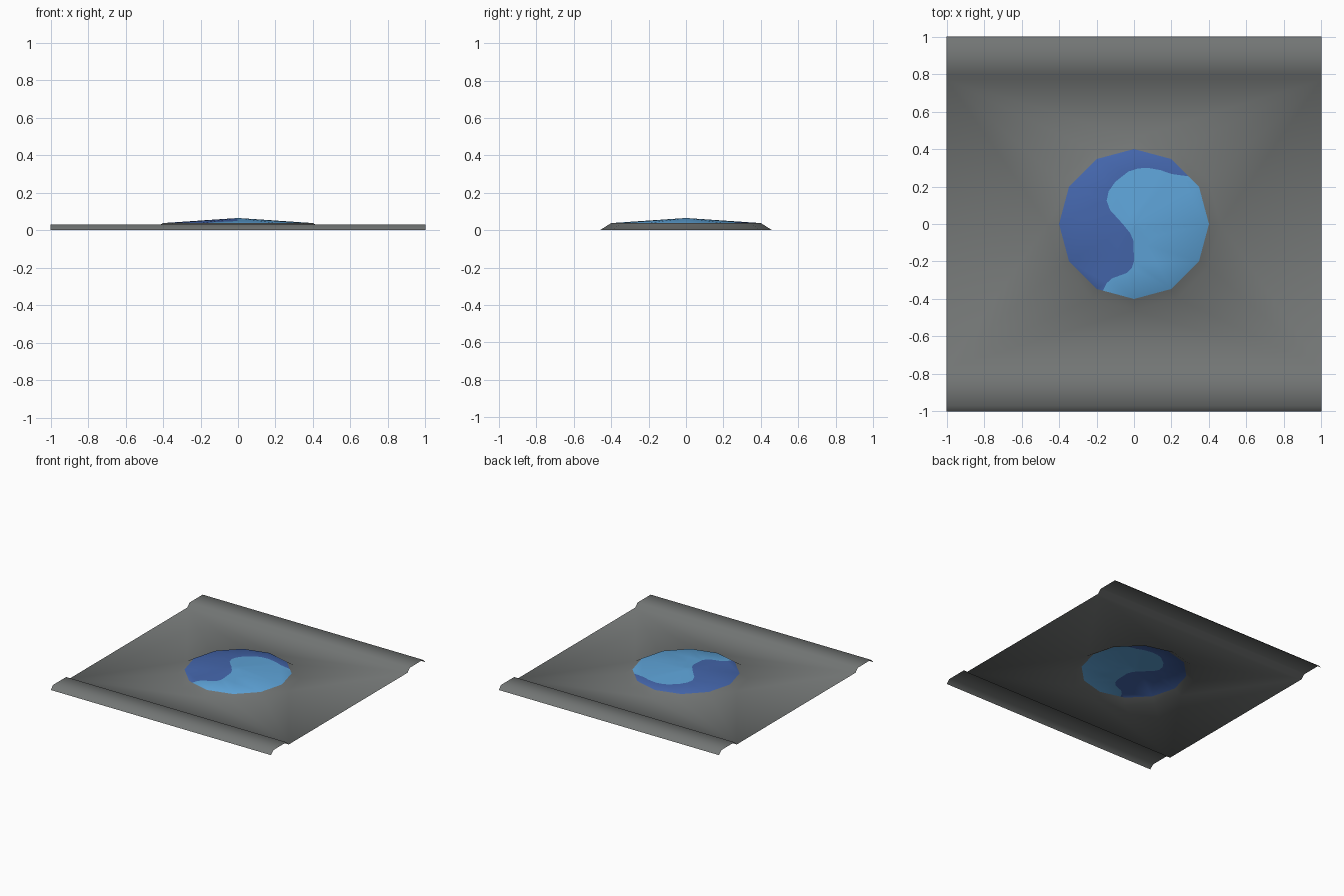
import bpy, bmesh, math
from mathutils import Vector

if "Cube" in bpy.data.objects:
    bpy.data.objects.remove(bpy.data.objects["Cube"])

N, RIM, SKIRT = 12, 0.40, 0.46
RIM_Z, APEX_Z = 0.038, 0.065
# lip cross-section (|y|, z), from the flat sheet outwards
LIP = [(0.77, 0.0), (0.80, 0.03), (0.97, 0.03), (1.0, 0.0)]


def material(name, rgb):
    m = bpy.data.materials.new(name)
    m.diffuse_color = (*rgb, 1)
    m.use_nodes = True
    m.node_tree.nodes["Principled BSDF"].inputs["Base Color"].default_value = m.diffuse_color
    return m


def ring(r, z):
    return [Vector((r * math.cos(math.tau * i / N), r * math.sin(math.tau * i / N), z))
            for i in range(N)]


def dome_z(x, y):
    # height on a twelve-sided pyramid
    sector = math.tau / N
    a = math.atan2(y, x) % sector - sector / 2
    d = math.hypot(x, y) * math.cos(a) / (RIM * math.cos(sector / 2))
    return APEX_Z + (RIM_Z - APEX_Z) * d


def on_rim(angle_deg):
    sector = math.tau / N
    a = math.radians(angle_deg)
    r = RIM * math.cos(sector / 2) / math.cos(a % sector - sector / 2)
    return (r * math.cos(a), r * math.sin(a))


bm = bmesh.new()

# two-tone inlay, split along an S-shaped line
S_LINE = [on_rim(41), (0.20, 0.267), (0.14, 0.288), (0.07, 0.30), (0.02, 0.296), (-0.03, 0.28),
          (-0.10, 0.225), (-0.135, 0.175), (-0.146, 0.125), (-0.128, 0.075),
          (-0.06, 0.0), (-0.02, -0.05), (-0.003, -0.09), (0.0, -0.20), (-0.012, -0.235),
          (-0.04, -0.262), (-0.117, -0.29), (-0.145, -0.315), on_rim(245)]
rim_xy = [(v.x, v.y) for v in ring(RIM, 0)]
dark = S_LINE[::-1] + rim_xy[2:9]
light = S_LINE + rim_xy[9:] + rim_xy[:2]
for outline, index in ((dark, 2), (light, 1)):
    f = bm.faces.new([bm.verts.new((x, y, 0)) for x, y in outline])
    f.normal_update()
    f.material_index = index
bmesh.ops.triangulate(bm, faces=bm.faces[:])
for i in range(N // 2):
    a = math.tau * i / N
    bmesh.ops.bisect_plane(bm, geom=bm.verts[:] + bm.edges[:] + bm.faces[:], dist=1e-5,
                           plane_co=(0, 0, 0), plane_no=(-math.sin(a), math.cos(a), 0))
for v in bm.verts:
    v.co.z = dome_z(v.co.x, v.co.y)


def face(points):
    bm.faces.new([bm.verts.new(p) for p in points]).material_index = 0


# sloping skirt around the inlay
inner, outer = ring(RIM, RIM_Z), ring(SKIRT, 0)
for i in range(N):
    j = (i + 1) % N
    face([inner[i], outer[i], outer[j], inner[j]])

# flat sheet: fan each quarter of the skirt to its corner
w = LIP[0][0]
corners = [Vector((1, w, 0)), Vector((-1, w, 0)), Vector((-1, -w, 0)), Vector((1, -w, 0))]
q = N // 4
for k in range(4):
    for i in range(k * q, k * q + q):
        face([outer[i], corners[k], outer[(i + 1) % N]])
    face([corners[k - 1], corners[k], outer[k * q]])

# raised lips along front and back
for s in (-1, 1):
    for (y0, z0), (y1, z1) in zip(LIP, LIP[1:]):
        face([(-1, s * y0, z0), (1, s * y0, z0), (1, s * y1, z1), (-1, s * y1, z1)])

bmesh.ops.remove_doubles(bm, verts=bm.verts[:], dist=1e-4)
bm.normal_update()
for f in bm.faces:
    f.smooth = True
    if f.normal.z < 0:
        f.normal_flip()

me = bpy.data.meshes.new("raised_panel")
bm.to_mesh(me)
bm.free()
for name, rgb in (("grey", (0.171, 0.181, 0.178)), ("light blue", (0.114, 0.376, 0.70)),
                  ("dark blue", (0.058, 0.133, 0.413))):
    me.materials.append(material(name, rgb))
bpy.context.collection.objects.link(bpy.data.objects.new("raised_panel", me))
